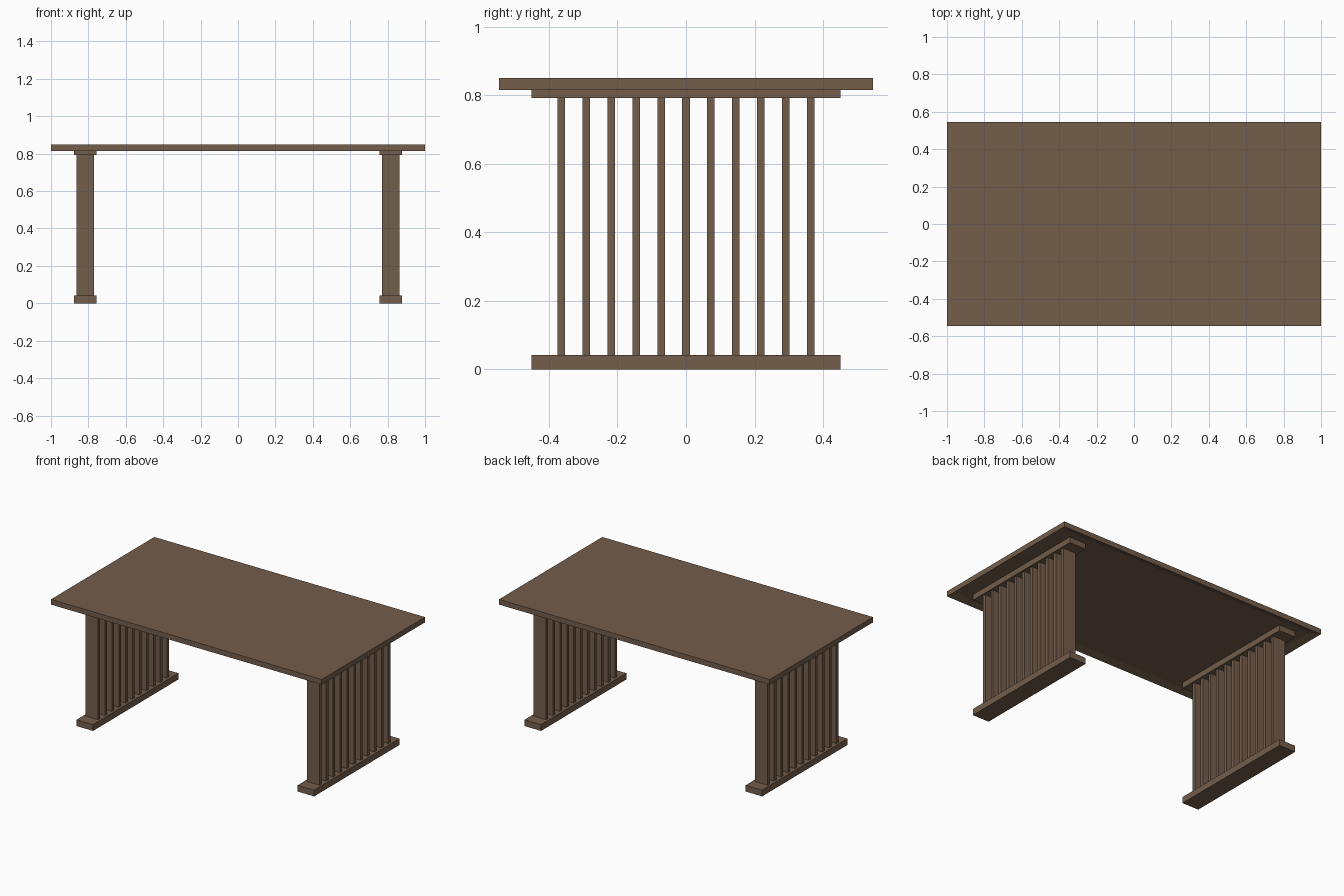
import bpy, bmesh

if "Cube" in bpy.data.objects:
    bpy.data.objects.remove(bpy.data.objects["Cube"])

wood = bpy.data.materials.new("brown wood")
wood.diffuse_color = (0.174, 0.112, 0.070, 1)
wood.use_nodes = True
wood.node_tree.nodes["Principled BSDF"].inputs["Base Color"].default_value = wood.diffuse_color


def box(bm, x0, x1, y0, y1, z0, z1):
    r = bmesh.ops.create_cube(bm, size=1)
    for v in r["verts"]:
        v.co = ((x0 + x1) / 2 + v.co.x * (x1 - x0),
                (y0 + y1) / 2 + v.co.y * (y1 - y0),
                (z0 + z1) / 2 + v.co.z * (z1 - z0))


def finish(bm, name):
    me = bpy.data.meshes.new(name)
    bm.to_mesh(me)
    bm.free()
    me.materials.append(wood)
    ob = bpy.data.objects.new(name, me)
    bpy.context.collection.objects.link(ob)
    return ob


# table top with a shallow recess in its underside
bm = bmesh.new()
box(bm, -1, 1, -0.545, 0.545, 0.815, 0.85)
bm.normal_update()
under = [f for f in bm.faces if f.normal.z < -0.9]
bmesh.ops.inset_region(bm, faces=under, thickness=0.07)
for v in under[0].verts:
    v.co.z += 0.015
finish(bm, "table_top")

for side, s in (("left", -1), ("right", 1)):
    c = 0.817 * s
    # foot rail on the floor
    bm = bmesh.new()
    box(bm, c - 0.061, c + 0.061, -0.45, 0.45, 0, 0.042)
    finish(bm, side + "_foot_rail")
    # rail under the top
    bm = bmesh.new()
    box(bm, c - 0.061, c + 0.061, -0.45, 0.45, 0.792, 0.831)
    finish(bm, side + "_top_rail")
    # row of upright slats
    bm = bmesh.new()
    for i in range(11):
        y = (i - 5) * 0.0727
        box(bm, c - 0.046, c + 0.046, y - 0.011, y + 0.011, 0.04, 0.794)
    finish(bm, side + "_slats")
